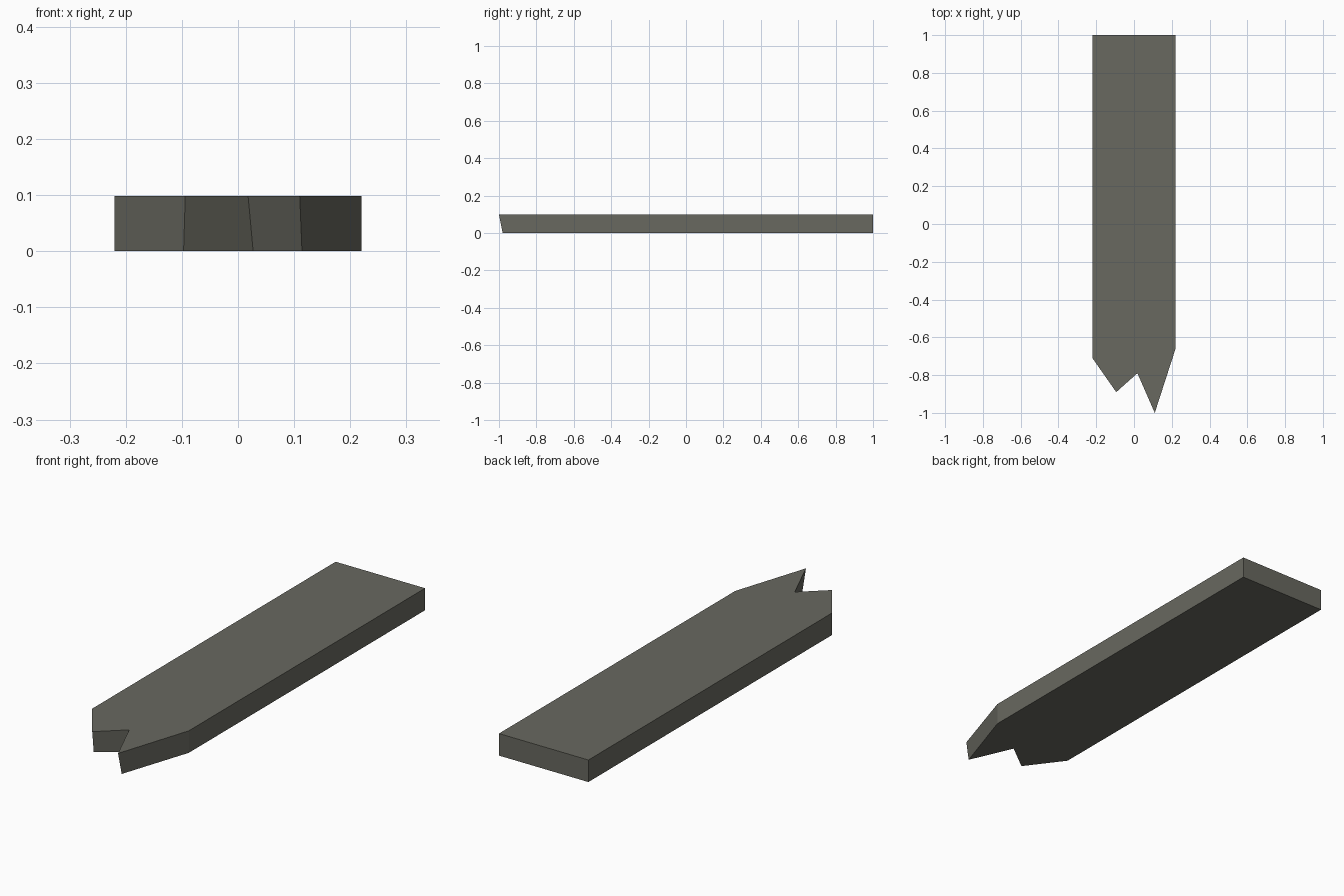
import bpy

if "Cube" in bpy.data.objects:
    bpy.data.objects.remove(bpy.data.objects["Cube"])

# Splintered plank: matching upper and lower outlines (x, y)
H = 0.098
upper = [(-.22, 1), (-.22, -.71), (-.094, -.89), (.018, -.79), (.11, -1), (.22, -.66), (.22, 1)]
lower = [(-.22, 1), (-.22, -.71), (-.097, -.875), (.027, -.78), (.114, -.98), (.22, -.66), (.22, 1)]
n = len(upper)
verts = [(x, y, 0) for x, y in lower] + [(x, y, H) for x, y in upper]
faces = [tuple(range(n))[::-1], tuple(range(n, 2 * n))]
faces += [(i, (i + 1) % n, (i + 1) % n + n, i + n) for i in range(n)]

mesh = bpy.data.meshes.new("broken_plank")
mesh.from_pydata(verts, [], faces)
mesh.update()
plank = bpy.data.objects.new("broken_plank", mesh)
bpy.context.collection.objects.link(plank)

# Weathered grey wood
mat = bpy.data.materials.new("weathered_grey_wood")
mat.diffuse_color = (0.14, 0.14, 0.117, 1)
mat.use_nodes = True
mat.node_tree.nodes["Principled BSDF"].inputs["Base Color"].default_value = mat.diffuse_color
mesh.materials.append(mat)
